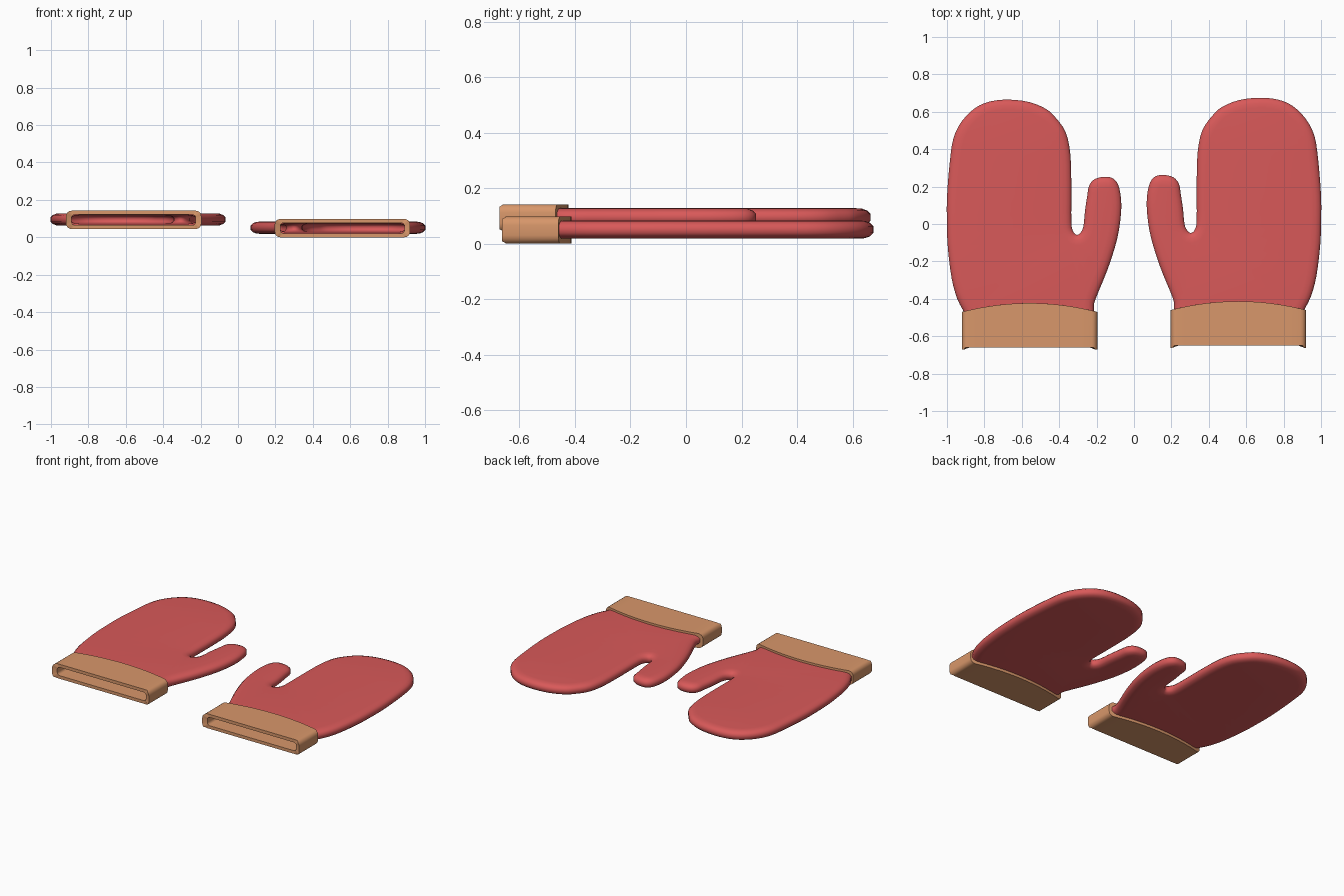
import bpy
import bmesh
import math
from mathutils import Vector

default_cube = bpy.data.objects.get("Cube")
if default_cube:
    bpy.data.objects.remove(default_cube, do_unlink=True)


def make_material(name, colour):
    material = bpy.data.materials.new(name)
    material.use_nodes = True
    material.diffuse_color = (*colour, 1)
    shader = material.node_tree.nodes["Principled BSDF"]
    shader.inputs["Base Color"].default_value = (*colour, 1)
    return material


red = make_material("red wool", (0.69, 0.1, 0.1))
tan = make_material("tan cuff", (0.69, 0.31, 0.145))

# Plan outline of the hand, from the thumb side of the wrist round to the other
OUTLINE = [
    (.21, -.5), (.215, -.44), (.205, -.39), (.14, -.23), (.09, -.07),
    (.07, .06), (.07, .15), (.085, .22), (.115, .255), (.16, .262),
    (.21, .25), (.24, .215), (.25, .16), (.262, .08), (.27, 0),
    (.285, -.035), (.305, -.048), (.325, -.03), (.335, .02), (.335, .2),
    (.34, .38), (.365, .5), (.42, .58), (.47, .625), (.56, .662),
    (.67, .675), (.77, .665), (.85, .63), (.92, .56), (.965, .47),
    (.985, .34), (1, .15), (1, 0), (.995, -.12), (.975, -.28),
    (.945, -.39), (.905, -.47), (.905, -.5),
]
# Rounded edge section: inward offset and height
SECTION = [(.055, .02), (.03, .022), (.012, .029), (0, .041),
           (0, .065), (.012, .077), (.03, .084), (.055, .086)]


def smooth_path(points, steps):
    """Catmull-Rom curve through the points."""
    pts = [Vector(p) for p in points]
    pts = [pts[0]] + pts + [pts[-1]]
    path = []
    for a, b, c, d in zip(pts, pts[1:], pts[2:], pts[3:]):
        for i in range(steps):
            t = i / steps
            path.append(b + (c - a) * (t / 2)
                        + (a * 2 - b * 5 + c * 4 - d) * (t * t / 2)
                        + (b * 3 - a - c * 3 + d) * (t ** 3 / 2))
    return path + [pts[-1]]


def finish(bm, name, material, mirror, shift, angle):
    """Place a part, mirroring it for the other hand."""
    for v in bm.verts:
        v.co.x *= mirror
        v.co += shift
    bmesh.ops.recalc_face_normals(bm, faces=bm.faces)
    mesh = bpy.data.meshes.new(name)
    bm.to_mesh(mesh)
    bm.free()
    mesh.materials.append(material)
    obj = bpy.data.objects.new(name, mesh)
    bpy.context.collection.objects.link(obj)
    bpy.ops.object.select_all(action="DESELECT")
    obj.select_set(True)
    bpy.context.view_layer.objects.active = obj
    bpy.ops.object.shade_smooth_by_angle(angle=math.radians(angle))
    return obj


def bridge(bm, ring_a, ring_b, closed):
    count = len(ring_a)
    for i in range(count if closed else count - 1):
        j = (i + 1) % count
        bm.faces.new((ring_a[i], ring_a[j], ring_b[j], ring_b[i]))


def build_hand(name, mirror, shift):
    path = smooth_path(OUTLINE, 3)
    last = len(path) - 1
    normals = []
    for i in range(len(path)):
        run = path[min(i + 1, last)] - path[max(i - 1, 0)]
        normals.append(Vector((run.y, -run.x)).normalized())
    bm = bmesh.new()
    rings = []
    for inset, z in SECTION:
        ring = []
        for p, n in zip(path, normals):
            q = p + n * inset
            ring.append(bm.verts.new((q.x, q.y, z)))
        rings.append(ring)
    for a, b in zip(rings, rings[1:]):
        bridge(bm, a, b, False)
    # Flat palm and back; the wrist stays open
    caps = [bm.faces.new(rings[0]), bm.faces.new(rings[-1])]
    bmesh.ops.triangulate(bm, faces=caps)
    obj = finish(bm, name, red, mirror, shift, 60)
    wall = obj.modifiers.new("wool thickness", "SOLIDIFY")
    wall.thickness = 0.01
    wall.offset = -1


def rounded_slot(half_width, half_height, radius):
    """Rounded rectangle with its long edges divided."""
    points = []
    for cx, cz, start in ((1, 1, 0), (-1, 1, 90), (-1, -1, 180), (1, -1, 270)):
        x, z = cx * (half_width - radius), cz * (half_height - radius)
        for i in range(5):
            a = math.radians(start + i * 22.5)
            points.append((x + radius * math.cos(a), z + radius * math.sin(a)))
        if cx == cz:
            points += [(x * (1 - k / 6), z + cz * radius) for k in range(1, 12)]
    return points


def build_cuff(name, mirror, shift):
    half = 0.362
    bm = bmesh.new()

    def ring(points, back):
        verts = []
        for x, z in points:
            u = min(abs(x) / half, 1)
            front_y = -0.662 if u > 0.96 else -0.65
            y = -0.46 + 0.047 * (1 - u * u) if back else front_y
            verts.append(bm.verts.new((x + 0.558, y, z + 0.051)))
        return verts

    outer = rounded_slot(half, 0.049, 0.03)
    inner = rounded_slot(half - 0.03, 0.028, 0.018)
    loops = [ring(outer, False), ring(outer, True),
             ring(inner, True), ring(inner, False)]
    for i in range(4):
        bridge(bm, loops[i], loops[(i + 1) % 4], True)
    finish(bm, name, tan, mirror, shift, 40)


# The pair: the right mitten rests slightly higher
for side, mirror, shift in (("left", 1, Vector((0, 0, -0.002))),
                            ("right", -1, Vector((0, -0.01, 0.042)))):
    build_hand(side + "_mitten_hand", mirror, shift)
    build_cuff(side + "_mitten_cuff", mirror, shift)
